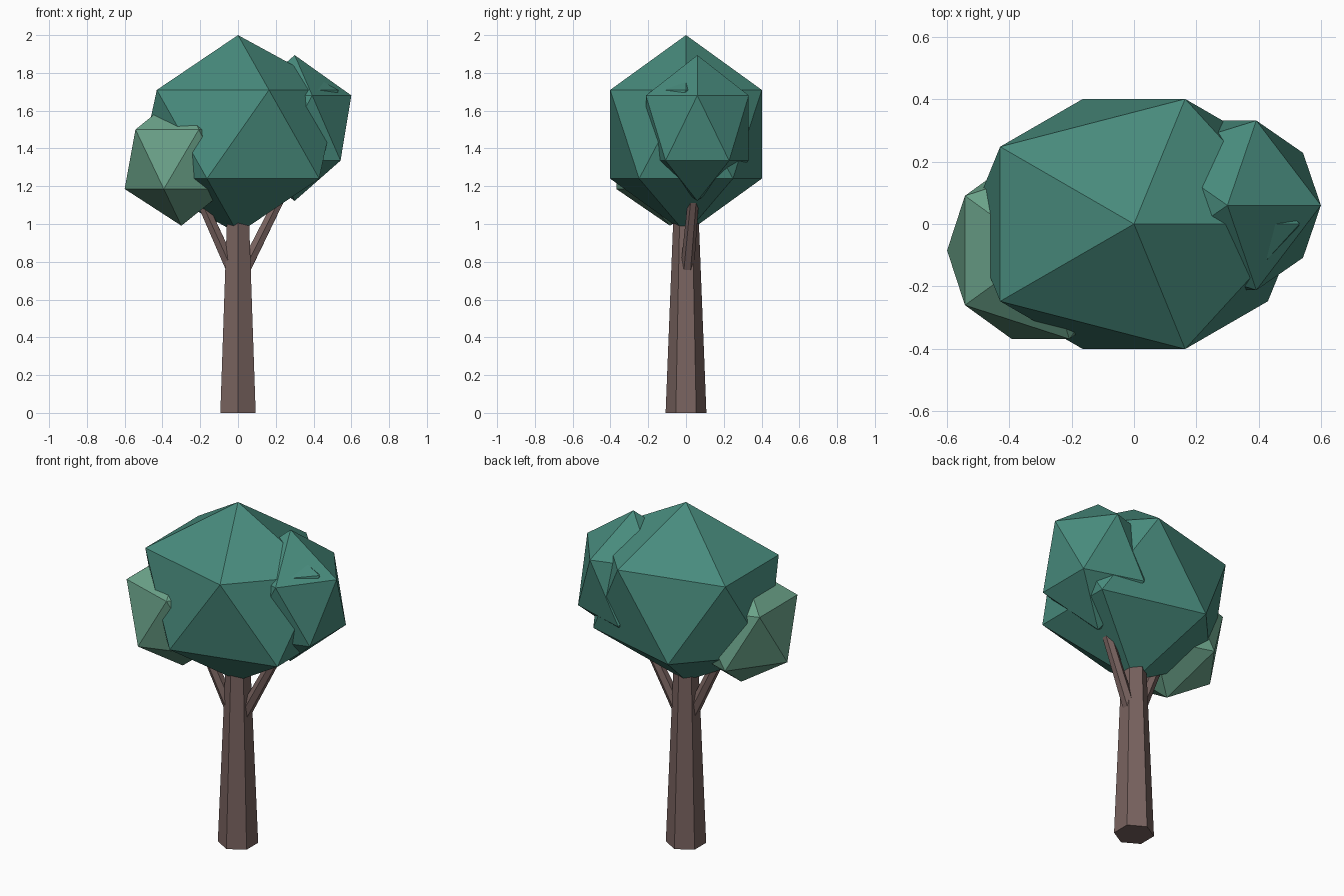
import bpy
from mathutils import Vector

if "Cube" in bpy.data.objects:
    bpy.data.objects.remove(bpy.data.objects["Cube"])


def material(name, rgb):
    m = bpy.data.materials.new(name)
    m.diffuse_color = (*rgb, 1)
    m.use_nodes = True
    m.node_tree.nodes["Principled BSDF"].inputs["Base Color"].default_value = m.diffuse_color
    return m


bark = material("bark", (0.19, 0.125, 0.115))
dark_leaf = material("dark_leaf", (0.065, 0.26, 0.205))
light_leaf = material("light_leaf", (0.145, 0.36, 0.25))


def limb(name, start, end, r1, r2):
    # tapered six-sided limb between two points
    a, b = Vector(start), Vector(end)
    bpy.ops.mesh.primitive_cone_add(vertices=6, radius1=r1, radius2=r2,
                                    depth=(b - a).length, location=(a + b) / 2)
    ob = bpy.context.object
    ob.name = name
    ob.rotation_euler = Vector((0, 0, 1)).rotation_difference(b - a).to_euler()
    ob.data.materials.append(bark)


def foliage(name, centre, radii, mat):
    # stretched icosahedron
    bpy.ops.mesh.primitive_ico_sphere_add(subdivisions=1, radius=1, location=centre)
    ob = bpy.context.object
    ob.name = name
    ob.scale = radii
    ob.data.materials.append(mat)


# Trunk and branches
limb("trunk", (0, 0, 0), (0, 0, 1.06), 0.108, 0.066)
limb("right_branch", (0, 0, 0.69), (0.25, 0.045, 1.19), 0.037, 0.028)
limb("left_branch", (0, 0, 0.69), (-0.23, -0.045, 1.2), 0.037, 0.028)

# Crown clusters
foliage("main_crown", (0, 0, 1.475), (0.594, 0.472, 0.525), dark_leaf)
foliage("right_crown", (0.30, 0.06, 1.508), (0.3355, 0.32, 0.386), dark_leaf)
foliage("left_crown", (-0.30, -0.085, 1.343), (0.3355, 0.334, 0.352), light_leaf)
